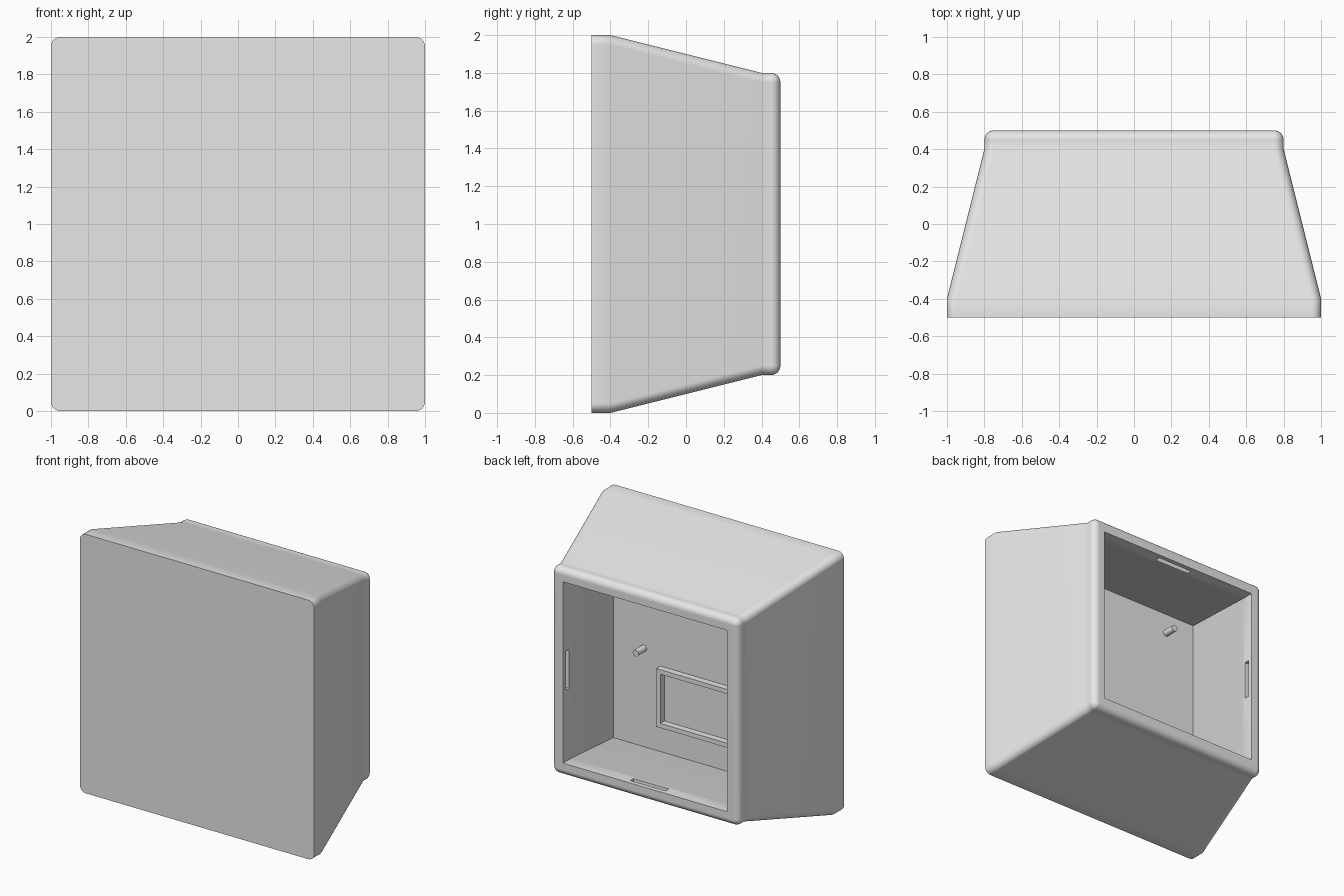
import bpy, bmesh, math
from mathutils import Matrix, Vector

default = bpy.data.objects.get("Cube")
if default:
    bpy.data.objects.remove(default, do_unlink=True)

grey = bpy.data.materials.new("light_grey")
grey.use_nodes = True
colour = (0.8, 0.8, 0.8, 1)
grey.diffuse_color = colour
grey.node_tree.nodes["Principled BSDF"].inputs["Base Color"].default_value = colour

MID_Z = 1.0      # height of the housing's centre
FLOOR_Y = -0.4   # inside face of the front panel
ROUND = 0.05     # edge radius
STEPS = 6


def make_object(name, bm):
    bmesh.ops.recalc_face_normals(bm, faces=bm.faces)
    mesh = bpy.data.meshes.new(name)
    bm.to_mesh(mesh)
    bm.free()
    mesh.materials.append(grey)
    obj = bpy.data.objects.new(name, mesh)
    bpy.context.collection.objects.link(obj)
    return obj


def activate(obj):
    bpy.ops.object.select_all(action='DESELECT')
    obj.select_set(True)
    bpy.context.view_layer.objects.active = obj


def add_box(bm, centre, size):
    bmesh.ops.create_cube(bm, size=1, matrix=Matrix.Translation(centre) @ Matrix.Diagonal((*size, 1)))


def ring(bm, y, half, radius):
    """Square loop with rounded corners in the plane at depth y."""
    verts = []
    for corner in range(4):
        base = corner * math.pi / 2
        diag = base + math.pi / 4
        reach = (half - radius) * math.sqrt(2)
        for i in range(STEPS + 1):
            a = base + i / STEPS * math.pi / 2
            x = reach * math.cos(diag) + radius * math.cos(a)
            z = reach * math.sin(diag) + radius * math.sin(a)
            verts.append(bm.verts.new((x, y, MID_Z + z)))
    return verts


# Housing: tapered hollow shell, rounded rim at the open back
profile = [(-0.5, 1.0, ROUND), (-0.4, 1.0, ROUND), (0.4, 0.8, ROUND)]
for i in range(STEPS + 1):
    a = i / STEPS * math.pi / 2
    inset = ROUND * (1 - math.cos(a))
    profile.append((0.45 + ROUND * math.sin(a), 0.8 - inset, ROUND - inset))
profile += [(0.5, 0.7, 0), (0.4, 0.7, 0), (FLOOR_Y, 0.9, 0)]

bm = bmesh.new()
rings = [ring(bm, *p) for p in profile]
for lower, upper in zip(rings, rings[1:]):
    for i in range(len(lower)):
        j = (i + 1) % len(lower)
        bm.faces.new((lower[i], lower[j], upper[j], upper[i]))
bm.faces.new(rings[0])
bm.faces.new(rings[-1])
bmesh.ops.remove_doubles(bm, verts=bm.verts, dist=1e-4)
housing = make_object("housing", bm)

# Snap slots in the four walls beside the opening
for name, size in (("side_slot_cutter", (1.5, 0.04, 0.3)), ("top_slot_cutter", (0.3, 0.04, 1.5))):
    bm = bmesh.new()
    add_box(bm, Vector((0, 0.445, MID_Z)), size)
    cutter = make_object(name, bm)
    cutter.hide_render = True
    cut = housing.modifiers.new(name, 'BOOLEAN')
    cut.operation = 'DIFFERENCE'
    cut.solver = 'EXACT'
    cut.object = cutter
    activate(housing)
    bpy.ops.object.modifier_apply(modifier=cut.name)
    bpy.data.objects.remove(cutter, do_unlink=True)

activate(housing)
bpy.ops.object.shade_smooth_by_angle(angle=math.radians(30))
housing.modifiers.new("even_shading", 'WEIGHTED_NORMAL').keep_sharp = True

# Mounting pegs on the inside of the front panel
for side, x in (("left", 0.64), ("right", -0.64)):
    for level, z in (("lower", 0.86), ("upper", 1.74)):
        bm = bmesh.new()
        place = Matrix.Translation((x, FLOOR_Y + 0.045, z)) @ Matrix.Rotation(math.pi / 2, 4, 'X')
        bmesh.ops.create_cone(bm, cap_ends=True, segments=24, radius1=0.025,
                              radius2=0.025, depth=0.11, matrix=place)
        peg = make_object(f"{level}_{side}_peg", bm)
        activate(peg)
        bpy.ops.object.shade_smooth_by_angle(angle=math.radians(30))

# Raised rectangular frame on the inside of the front panel
half_w, low, high, bar, rise = 0.5, 0.31, 0.76, 0.035, 0.05
bm = bmesh.new()
outer = [(-half_w, low), (half_w, low), (half_w, high), (-half_w, high)]
inner = [(x - math.copysign(bar, x), z + (bar if z == low else -bar)) for x, z in outer]
loops = [[bm.verts.new((x, y, z)) for x, z in loop]
         for loop, y in ((outer, FLOOR_Y - 0.01), (outer, FLOOR_Y + rise),
                         (inner, FLOOR_Y + rise), (inner, FLOOR_Y - 0.01))]
for k in range(4):
    a, b = loops[k], loops[(k + 1) % 4]
    for i in range(4):
        j = (i + 1) % 4
        bm.faces.new((a[i], a[j], b[j], b[i]))
make_object("inner_frame", bm)
